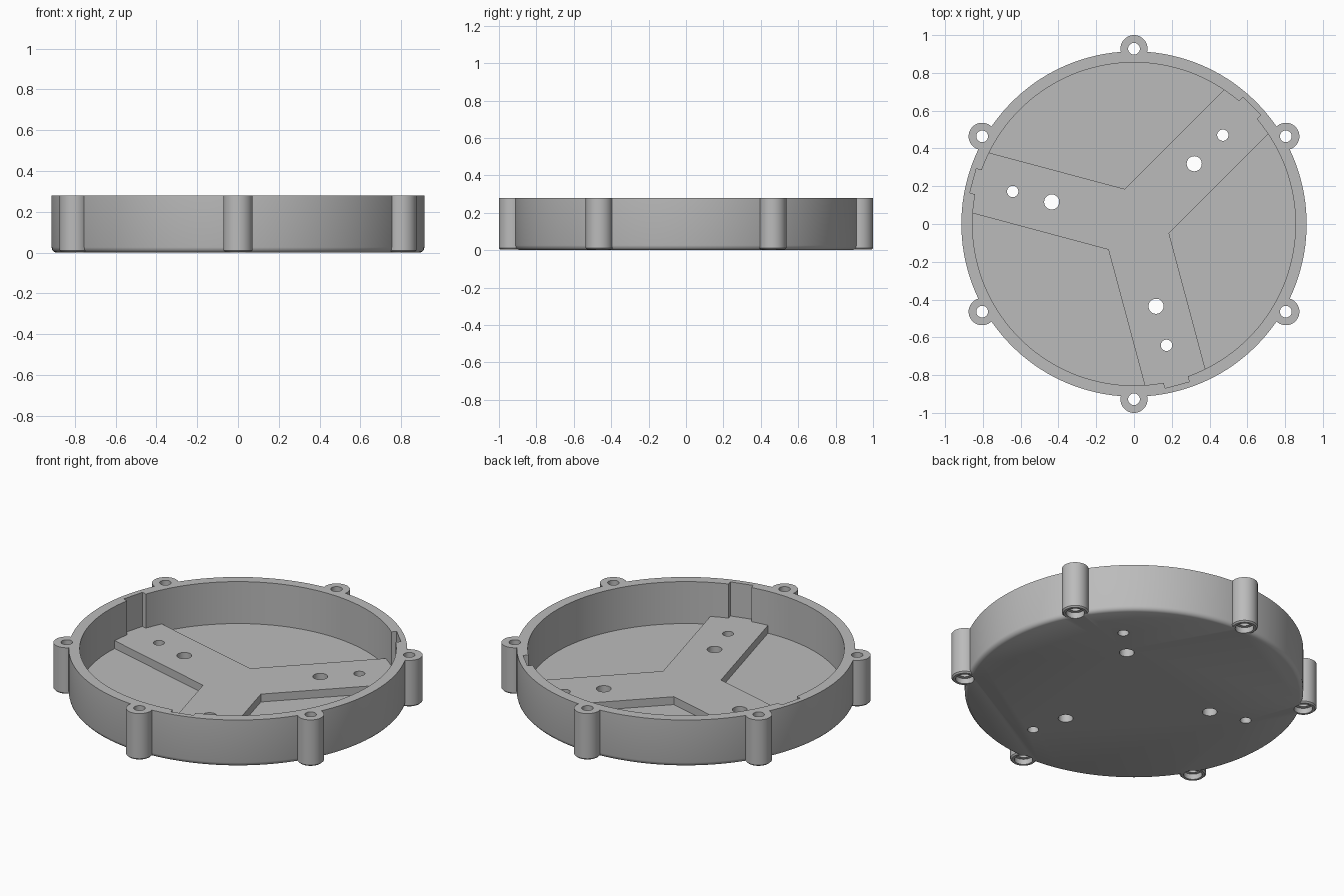
import bpy
import bmesh
from math import cos, sin, pi, radians
from mathutils import Matrix

cube = bpy.data.objects.get("Cube")
if cube:
    bpy.data.objects.remove(cube, do_unlink=True)

HEIGHT = 0.28
FLOOR = 0.03
ARM_TOP = 0.077
INNER_R = 0.855
BOSS_DIST = 0.928
ARM_ANGLES = [radians(45 + 120 * i) for i in range(3)]
BOSS_ANGLES = [radians(30 + 60 * i) for i in range(6)]

grey = bpy.data.materials.new("plain grey")
grey.use_nodes = True
grey.diffuse_color = (0.5, 0.5, 0.5, 1)
grey.node_tree.nodes["Principled BSDF"].inputs["Base Color"].default_value = (0.5, 0.5, 0.5, 1)


def finish(name, bm):
    bmesh.ops.recalc_face_normals(bm, faces=bm.faces)
    mesh = bpy.data.meshes.new(name)
    bm.to_mesh(mesh)
    bm.free()
    mesh.materials.append(grey)
    obj = bpy.data.objects.new(name, mesh)
    bpy.context.collection.objects.link(obj)
    return obj


def lathe(bm, profile, segments, x=0, y=0):
    """Closed solid from (radius, z) pairs, bottom to top."""
    rings = [[bm.verts.new((x + r * cos(2 * pi * k / segments),
                            y + r * sin(2 * pi * k / segments), z))
              for k in range(segments)] for r, z in profile]
    bm.faces.new(rings[0][::-1])
    bm.faces.new(rings[-1])
    for low, high in zip(rings, rings[1:]):
        for k in range(segments):
            n = (k + 1) % segments
            bm.faces.new((low[k], low[n], high[n], high[k]))


def prism(bm, outline, z0, z1):
    low = [bm.verts.new((x, y, z0)) for x, y in outline]
    high = [bm.verts.new((x, y, z1)) for x, y in outline]
    bm.faces.new(low[::-1])
    bm.faces.new(high)
    for k in range(len(outline)):
        n = (k + 1) % len(outline)
        bm.faces.new((low[k], low[n], high[n], high[k]))


def polar(along, across, angle):
    return (along * cos(angle) - across * sin(angle),
            along * sin(angle) + across * cos(angle))


# Main drum with a rounded lower edge
bm = bmesh.new()
lathe(bm, [(0.893, 0), (0.903, 0.005), (0.911, 0.014), (0.914, 0.026), (0.914, HEIGHT)], 144)
tray = finish("round_tray", bm)

# Screw bosses around the rim
bm = bmesh.new()
for a in BOSS_ANGLES:
    lathe(bm, [(0.064, 0.003), (0.072, 0.011), (0.072, HEIGHT)], 40, *polar(BOSS_DIST, 0, a))
bosses = finish("screw_bosses", bm)

# Pocket inside the wall
bm = bmesh.new()
lathe(bm, [(INNER_R, FLOOR), (INNER_R, HEIGHT + 0.1)], 144)
pocket = finish("pocket_cutter", bm)

# Shallow flat notches in the wall at the arm ends
bm = bmesh.new()
for a in ARM_ANGLES:
    corners = [(0.8, -0.066), (0.882, -0.066), (0.882, 0.066), (0.8, 0.066)]
    prism(bm, [polar(u, v, a) for u, v in corners], 0.06, HEIGHT + 0.1)
notches = finish("notch_cutter", bm)

# Raised three-armed platform
bm = bmesh.new()
outline = []
for a in ARM_ANGLES:
    outline += [polar(0.885, -0.166, a), polar(0.885, 0.166, a), polar(0.192, 0, a + pi / 3)]
prism(bm, outline, 0.015, ARM_TOP)
platform = finish("three_arm_platform", bm)

# Through holes in the arms, and counterbored holes in the bosses
bm = bmesh.new()
for a in ARM_ANGLES:
    lathe(bm, [(0.04, -0.1), (0.04, 0.2)], 32, *polar(0.451, 0, a))
    lathe(bm, [(0.03, -0.1), (0.03, 0.2)], 32, *polar(0.665, 0, a))
for a in BOSS_ANGLES:
    lathe(bm, [(0.05, -0.1), (0.05, 0.035), (0.031, 0.035), (0.031, HEIGHT + 0.1)],
          32, *polar(BOSS_DIST, 0, a))
holes = finish("hole_cutter", bm)

steps = [(bosses, 'UNION'), (pocket, 'DIFFERENCE'), (notches, 'DIFFERENCE'),
         (platform, 'UNION'), (holes, 'DIFFERENCE')]
bpy.context.view_layer.objects.active = tray
for part, operation in steps:
    mod = tray.modifiers.new(part.name, 'BOOLEAN')
    mod.operation = operation
    mod.solver = 'EXACT'
    mod.object = part
    bpy.ops.object.modifier_apply(modifier=mod.name)
for part, _ in steps:
    bpy.data.objects.remove(part, do_unlink=True)

bpy.ops.object.select_all(action='DESELECT')
tray.select_set(True)
bpy.ops.object.shade_smooth_by_angle(angle=radians(30))
